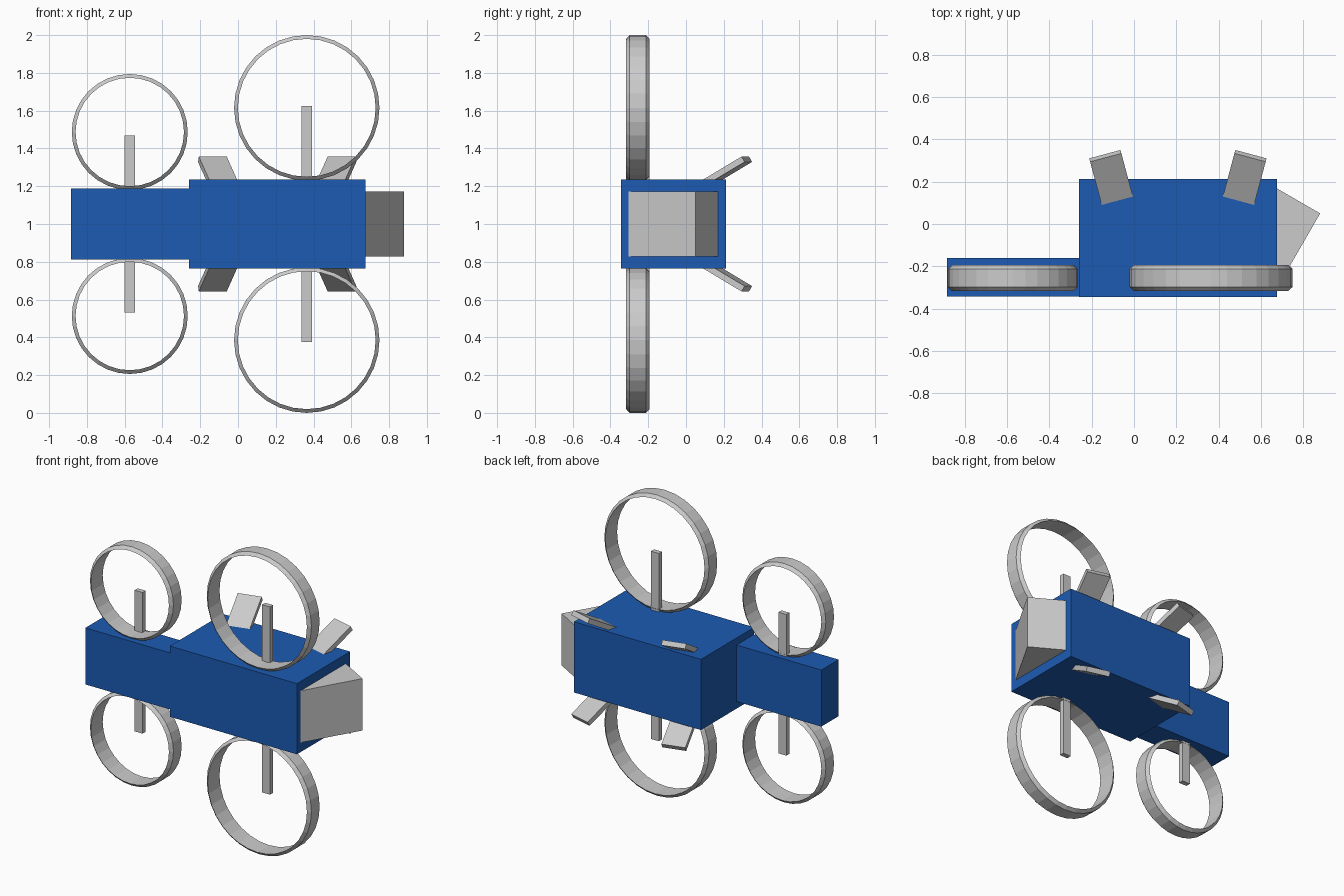
import bpy, bmesh
from math import radians, sin, cos, pi
from mathutils import Vector, Matrix

if "Cube" in bpy.data.objects:
    bpy.data.objects.remove(bpy.data.objects["Cube"])

ZC = 1.0  # the model is mirrored above and below this height

blue = bpy.data.materials.new("blue_paint")
blue.diffuse_color = (0.012, 0.105, 0.45, 1)
blue.use_nodes = True
blue.node_tree.nodes["Principled BSDF"].inputs["Base Color"].default_value = blue.diffuse_color


def add_object(name, bm, mat=None):
    bmesh.ops.recalc_face_normals(bm, faces=bm.faces)
    mesh = bpy.data.meshes.new(name)
    bm.to_mesh(mesh)
    bm.free()
    obj = bpy.data.objects.new(name, mesh)
    bpy.context.collection.objects.link(obj)
    if mat:
        mesh.materials.append(mat)
    return obj


def box(name, center, size, rot=Matrix.Identity(4), mat=None):
    bm = bmesh.new()
    bmesh.ops.create_cube(bm, size=1)
    m = Matrix.Translation(center) @ rot @ Matrix.Diagonal((*size, 1))
    bmesh.ops.transform(bm, matrix=m, verts=bm.verts)
    return add_object(name, bm, mat)


def span_box(name, lo, hi, mat=None):
    lo, hi = Vector(lo), Vector(hi)
    return box(name, (lo + hi) / 2, hi - lo, mat=mat)


def ring(name, x, z, radius, sides=32):
    # wide thin hoop: bevelled outside, flat inside
    profile = [(radius, -0.043), (radius, 0.043), (radius - 0.02, 0.062), (radius - 0.02, -0.062)]
    bm = bmesh.new()
    loops = []
    for i in range(sides):
        a = 2 * pi * i / sides
        loops.append([bm.verts.new((x + r * sin(a), -0.255 + y, z + r * cos(a))) for r, y in profile])
    for i in range(sides):
        a, b = loops[i], loops[(i + 1) % sides]
        for j in range(4):
            k = (j + 1) % 4
            bm.faces.new((a[j], a[k], b[k], b[j]))
    return add_object(name, bm)


# Blue body blocks
span_box("main_body", (-0.26, -0.345, ZC - 0.235), (0.675, 0.213, ZC + 0.235), blue)
span_box("side_body", (-0.883, -0.342, ZC - 0.188), (-0.26, -0.16, ZC + 0.188), blue)

# Vertical struts running through the body
span_box("large_strut", (0.335, -0.226, ZC - 0.624), (0.393, -0.194, ZC + 0.624))
span_box("small_strut", (-0.602, -0.226, ZC - 0.469), (-0.544, -0.194, ZC + 0.469))

# Turned end block: the corner at (0.88, 0.05) points outward
ang = radians(30)
along = Vector((-sin(ang), -cos(ang), 0))
across = Vector((-cos(ang), sin(ang), 0))
corner = Vector((0.88, 0.05, ZC))
box("end_block", corner + along * 0.22 + across * 0.15, (0.30, 0.44, 0.345),
    Matrix.Rotation(-ang, 4, 'Z'))

# Hoops and slanted fins, above and below
for side, s in (("upper", 1), ("lower", -1)):
    ring(side + "_large_ring", 0.364, ZC + s * 0.615, 0.385)
    ring(side + "_small_ring", -0.573, ZC + s * 0.487, 0.307)
    for end, e in (("left", -1), ("right", 1)):
        yaw, tilt, length, thick = radians(15), radians(30), 0.36, 0.033
        h = Vector((e * sin(yaw), cos(yaw), 0))
        w = Vector((cos(yaw), -e * sin(yaw), 0))
        up = Vector((0, 0, s))
        d = h * cos(tilt) + up * sin(tilt)
        n = up * cos(tilt) - h * sin(tilt)
        tip = Vector((0.2075 + e * 0.341, 0.314, ZC + s * 0.357))
        rot = Matrix((w, d, n)).transposed().to_4x4()
        box(f"{side}_{end}_fin", tip - d * length / 2 - n * thick / 2, (0.153, length, thick), rot)
